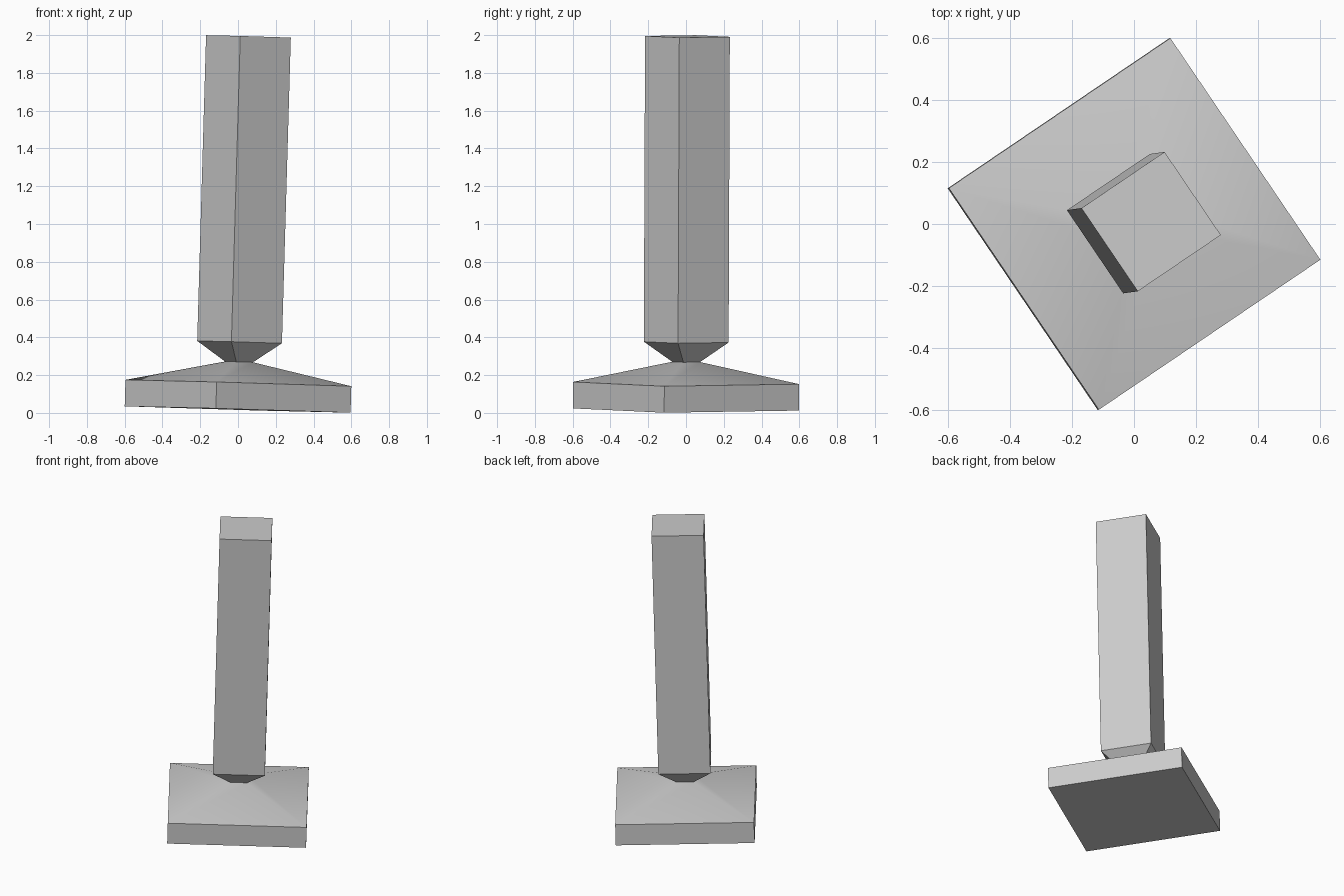
import bpy, bmesh, math
from mathutils import Matrix, Vector

cube = bpy.data.objects.get("Cube")
if cube:
    bpy.data.objects.remove(cube, do_unlink=True)

# Single grey material
grey = bpy.data.materials.new("plain grey")
grey.use_nodes = True
colour = (0.6, 0.6, 0.6, 1.0)
grey.diffuse_color = colour
grey.node_tree.nodes["Principled BSDF"].inputs["Base Color"].default_value = colour

# Whole model leans slightly about the middle of the foot
axis = Vector((0.029, 0.004, 1.0)).normalized()
lean = Vector((0, 0, 1)).rotation_difference(axis).to_matrix().to_4x4()
PLACE = (Matrix.Translation((0, 0, 0.088)) @ lean
         @ Matrix.Rotation(math.radians(-10.9), 4, "Z")
         @ Matrix.Translation((0, 0, -0.07)))


def square_loft(name, profile):
    """Stack square rings given as (half diagonal, height) and cap both ends."""
    bm = bmesh.new()
    rings = [[bm.verts.new((r * math.cos(a), r * math.sin(a), z))
              for a in (i * math.pi / 2 for i in range(4))]
             for r, z in profile]
    for low, high in zip(rings, rings[1:]):
        for i in range(4):
            j = (i + 1) % 4
            bm.faces.new((low[i], low[j], high[j], high[i]))
    bm.faces.new(rings[0][::-1])
    bm.faces.new(rings[-1])
    mesh = bpy.data.meshes.new(name)
    bm.to_mesh(mesh)
    bm.free()
    mesh.materials.append(grey)
    obj = bpy.data.objects.new(name, mesh)
    bpy.context.collection.objects.link(obj)
    obj.matrix_world = PLACE
    bpy.ops.object.select_all(action="DESELECT")
    obj.select_set(True)
    bpy.context.view_layer.objects.active = obj
    bpy.ops.object.shade_smooth_by_angle(angle=math.radians(30))
    return obj


# Slab foot with a shallow softened pyramid rising to the neck
square_loft("foot", [(0.609, 0), (0.609, 0.14), (0.075, 0.252)])

# Square post tapering down to the neck
square_loft("post", [(0.075, 0.252), (0.2285, 0.357), (0.2285, 1.976)])
